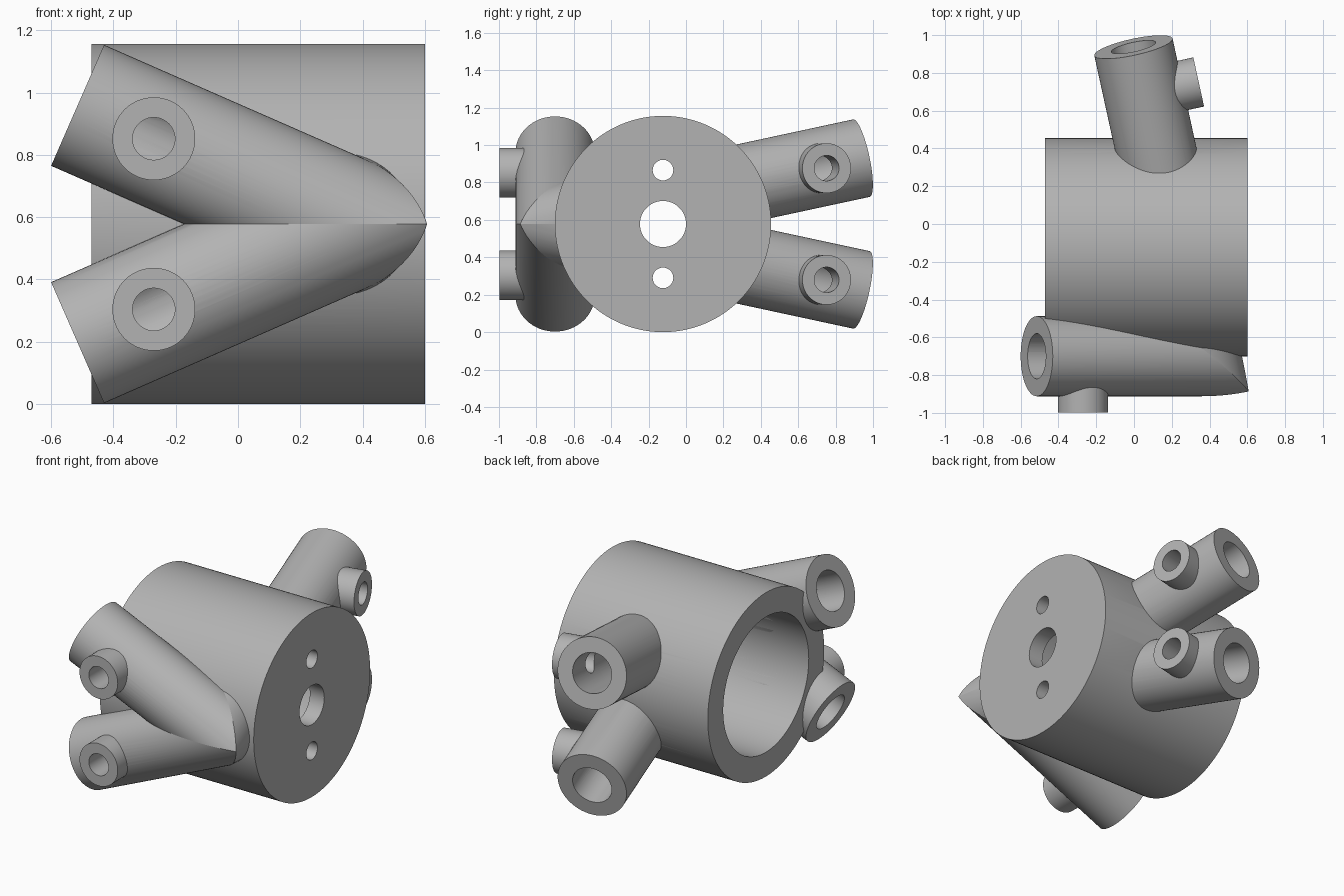
import bpy, bmesh
from mathutils import Vector

default = bpy.data.objects.get("Cube")
if default:
    bpy.data.objects.remove(default)

GREY = (0.45, 0.45, 0.45, 1)
metal = bpy.data.materials.new("plain grey")
metal.use_nodes = True
metal.diffuse_color = GREY
metal.node_tree.nodes["Principled BSDF"].inputs["Base Color"].default_value = GREY

MID = 0.578                       # height of the mirror plane
BODY_R, BODY_Y = 0.578, -0.123
PIPE_R, BORE_R = 0.212, 0.12
PORT_R, PORT_BORE, PORT_LEN = 0.133, 0.068, 0.298
parts, cutters = [], []


def cylinder(name, start, end, radius, sides=64, planes=()):
    """Solid rod from start to end; each plane (point, normal) trims its outer side."""
    start, end = Vector(start), Vector(end)
    axis = end - start
    bm = bmesh.new()
    bmesh.ops.create_cone(bm, cap_ends=True, segments=sides, radius1=radius,
                          radius2=radius, depth=axis.length)
    bm.transform(axis.to_track_quat('Z', 'Y').to_matrix().to_4x4())
    bmesh.ops.translate(bm, verts=bm.verts, vec=(start + end) / 2)
    for point, normal in planes:
        bmesh.ops.bisect_plane(bm, geom=bm.verts[:] + bm.edges[:] + bm.faces[:],
                               plane_co=point, plane_no=normal, clear_outer=True)
        bmesh.ops.holes_fill(bm, edges=[e for e in bm.edges if e.is_boundary], sides=0)
    bmesh.ops.recalc_face_normals(bm, faces=bm.faces)
    mesh = bpy.data.meshes.new(name)
    bm.to_mesh(mesh)
    bm.free()
    mesh.materials.append(metal)
    obj = bpy.data.objects.new(name, mesh)
    bpy.context.collection.objects.link(obj)
    return obj


def add(*args, **kw):
    parts.append(cylinder(*args, **kw))


def cut(*args, **kw):
    obj = cylinder(*args, **kw)
    obj.hide_render = True
    cutters.append(obj)


# Main drum with a deep bore and three holes through its end wall
add("drum", (-0.47, BODY_Y, MID), (0.6, BODY_Y, MID), BODY_R, 128)
cut("drum_bore", (-0.7, BODY_Y, MID), (0.5, BODY_Y, MID), 0.425, 96)
for dz, r in ((0, 0.123), (0.288, 0.055), (-0.288, 0.055)):
    cut("end_hole", (0.4, BODY_Y, MID + dz), (0.7, BODY_Y, MID + dz), r, 48)

# Upper and lower bent pipes, mitred at a shared elbow
elbow = Vector((0.355, -0.7, MID))
for side, up in (("upper", 1), ("lower", -1)):
    front_end = Vector((-0.515, -0.7, MID + 0.381 * up))
    rear_end = Vector((-0.003, 0.937, MID + 0.352 * up))
    a = (front_end - elbow).normalized()
    b = (rear_end - elbow).normalized()
    half = (elbow, Vector((0, 0, -up)))
    add(side + "_front_pipe", elbow - a * 0.7, front_end, PIPE_R,
        planes=((elbow, b - a), half))
    add(side + "_rear_pipe", elbow - b * 0.7, rear_end, PIPE_R,
        planes=((elbow, a - b), half))
    cut(side + "_front_bore", elbow, front_end + a * 0.1, BORE_R)
    cut(side + "_rear_bore", rear_end - b * 0.55, rear_end + b * 0.1, BORE_R)

    # Short side ports opening into the pipe bores
    rear_out = b.cross(Vector((0, 0, 1))).normalized()
    for name, root, out in (
            ("front", front_end - a * 0.267, Vector((0, -1, 0))),
            ("rear", rear_end - b * 0.26, rear_out)):
        add(f"{side}_{name}_port", root, root + out * PORT_LEN, PORT_R)
        cut(f"{side}_{name}_port_bore", root, root + out * (PORT_LEN + 0.1), PORT_BORE, 48)

# Cut every opening, then smooth the round walls
for part in parts:
    bpy.ops.object.select_all(action='DESELECT')
    bpy.context.view_layer.objects.active = part
    part.select_set(True)
    for cutter in cutters:
        mod = part.modifiers.new("opening", 'BOOLEAN')
        mod.operation = 'DIFFERENCE'
        mod.solver = 'EXACT'
        mod.object = cutter
        bpy.ops.object.modifier_apply(modifier=mod.name)
    bpy.ops.object.shade_smooth_by_angle(angle=0.5)
for cutter in cutters:
    bpy.data.objects.remove(cutter)
